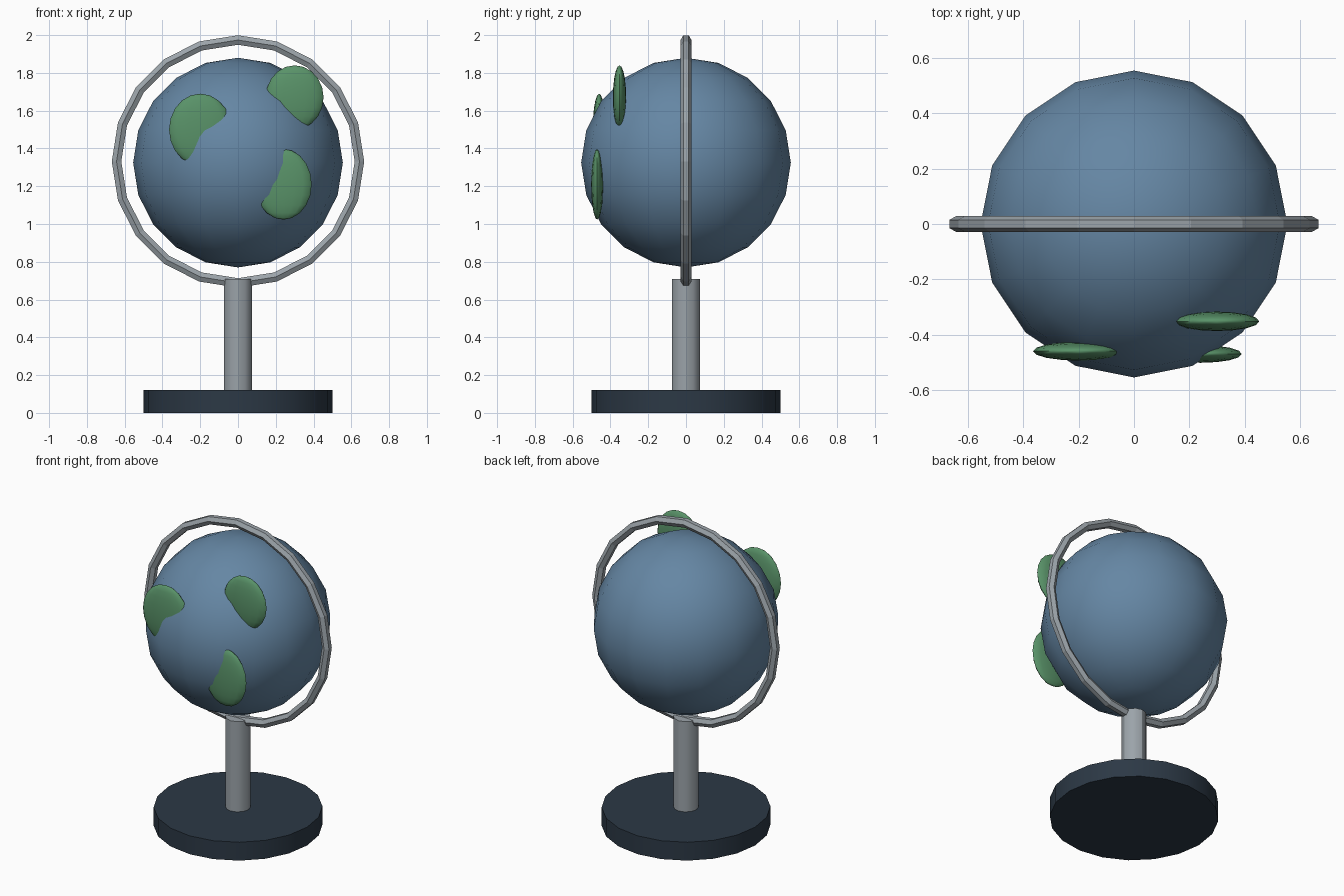
import bpy, bmesh
from math import radians, pi, sin, cos

if "Cube" in bpy.data.objects:
    bpy.data.objects.remove(bpy.data.objects["Cube"])


def paint(obj, name, rgb):
    mat = bpy.data.materials.get(name) or bpy.data.materials.new(name)
    mat.diffuse_color = (*rgb, 1)
    mat.use_nodes = True
    mat.node_tree.nodes["Principled BSDF"].inputs["Base Color"].default_value = mat.diffuse_color
    obj.data.materials.append(mat)


def finish(obj, name, mat, rgb, smooth=None):
    obj.name = name
    paint(obj, mat, rgb)
    if smooth:
        bpy.ops.object.shade_smooth_by_angle(angle=radians(smooth))
    return obj


BLUE, GREEN = (0.13, 0.24, 0.37), (0.10, 0.29, 0.14)
STEEL, DARK = (0.33, 0.37, 0.40), (0.025, 0.04, 0.06)


def cylinder(name, r, z0, z1, sides, mat, rgb):
    bpy.ops.mesh.primitive_cylinder_add(vertices=sides, radius=r, depth=z1 - z0,
                                        location=(0, 0, (z0 + z1) / 2))
    return finish(bpy.context.object, name, mat, rgb, 30)


def ball(name, loc, radii, seg, rings, mat, rgb):
    bpy.ops.mesh.primitive_uv_sphere_add(segments=seg, ring_count=rings, radius=1, location=loc)
    bpy.context.object.scale = radii
    bpy.ops.object.transform_apply(location=False, rotation=False, scale=True)
    return finish(bpy.context.object, name, mat, rgb, 60)


# stand
cylinder("base", 0.5, 0, 0.12, 20, "dark", DARK)
cylinder("post", 0.075, 0.12, 0.71, 12, "steel", STEEL)

# globe
ball("globe", (0, 0, 1.325), (0.555,) * 3, 16, 10, "ocean", BLUE)

# land patches, flattened ellipsoids sunk into the front of the globe
lands = [((-0.20, -0.46, 1.50), (0.165, 0.034, 0.19)),
         ((0.24, -0.47, 1.21), (0.15, 0.032, 0.187)),
         ((0.30, -0.352, 1.67), (0.153, 0.035, 0.17))]
for i, (loc, radii) in enumerate(lands):
    ball(f"land_{i + 1}", loc, radii, 16, 10, "land", GREEN)

# upright ring: hexagonal section swept around 20 steps, flat face outward
N, M, R, r = 20, 6, 0.643, 0.029
bm = bmesh.new()
loops = []
for i in range(N):
    a = 2 * pi * i / N
    loop = []
    for j in range(M):
        b = 2 * pi * (j + 0.5) / M
        d = R + r * cos(b)
        loop.append(bm.verts.new((d * cos(a), r * sin(b), 1.331 + d * sin(a))))
    loops.append(loop)
for i in range(N):
    p, q = loops[i], loops[(i + 1) % N]
    for j in range(M):
        k = (j + 1) % M
        bm.faces.new((p[j], q[j], q[k], p[k]))
bmesh.ops.recalc_face_normals(bm, faces=bm.faces)
mesh = bpy.data.meshes.new("ring")
bm.to_mesh(mesh)
bm.free()
ring = bpy.data.objects.new("ring", mesh)
bpy.context.collection.objects.link(ring)
paint(ring, "steel", STEEL)
